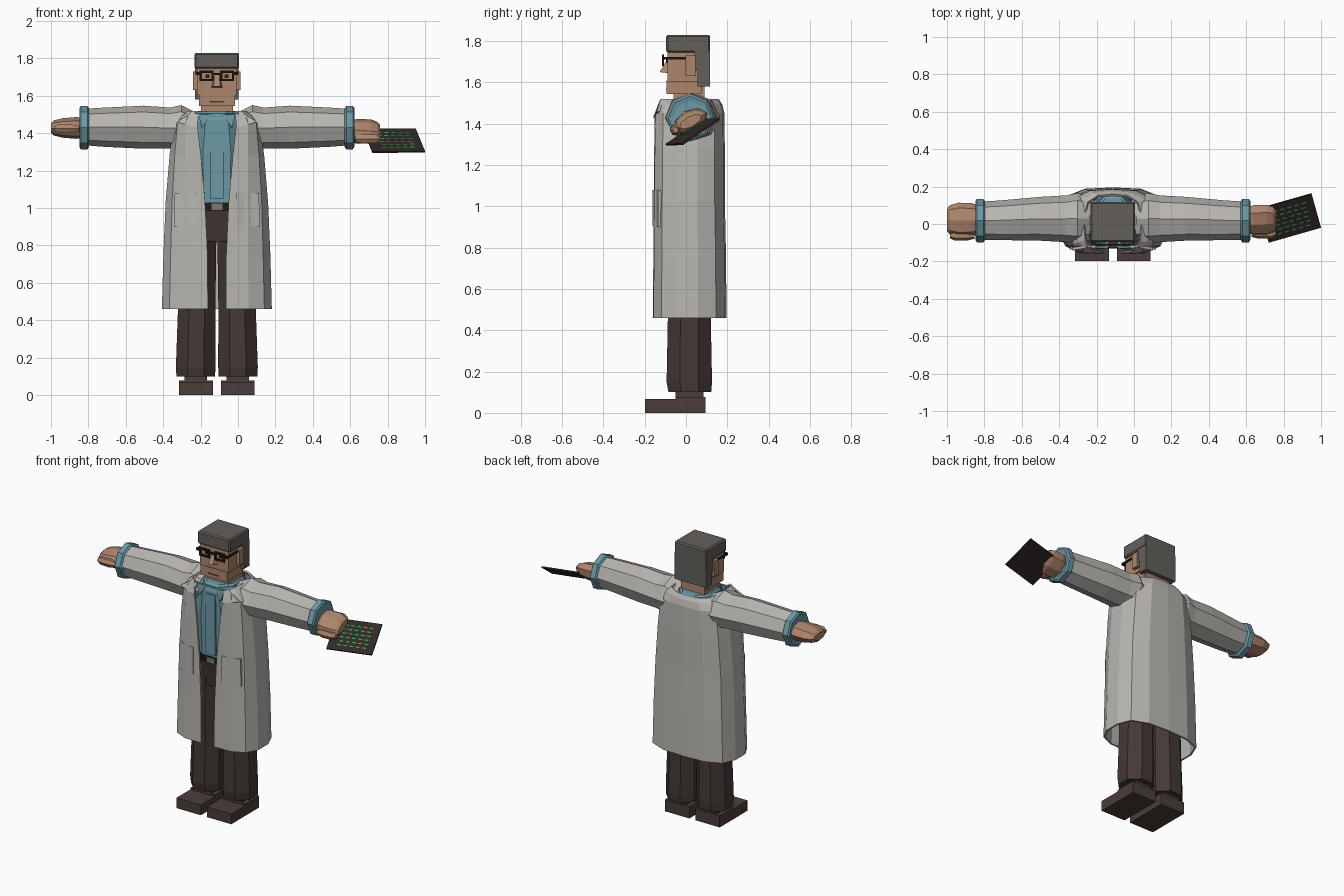
import bpy, bmesh, math
from mathutils import Vector

cube = bpy.data.objects.get("Cube")
if cube:
    bpy.data.objects.remove(cube, do_unlink=True)

CX = -0.113  # body centre line


def material(name, r, g, b):
    m = bpy.data.materials.new(name)
    m.use_nodes = True
    m.diffuse_color = (r, g, b, 1)
    m.node_tree.nodes["Principled BSDF"].inputs["Base Color"].default_value = (r, g, b, 1)
    return m


COAT = material("coat grey", .48, .465, .435)
SHIRT = material("shirt teal", .15, .32, .38)
SKIN = material("skin", .42, .235, .15)
PANTS = material("trouser brown", .058, .04, .034)
SHOES = material("shoe brown", .068, .048, .041)
HAIR = material("hair grey", .125, .115, .105)
BLACK = material("glasses black", .014, .01, .009)
TABLET = material("tablet brown", .032, .022, .02)
GREEN = material("display green", .03, .38, .06)
BUCKLE = material("buckle grey", .2, .19, .18)


def mesh_object(name, verts, faces, mat):
    bm = bmesh.new()
    vs = [bm.verts.new(v) for v in verts]
    for f in faces:
        bm.faces.new([vs[i] for i in f])
    bmesh.ops.recalc_face_normals(bm, faces=bm.faces)
    me = bpy.data.meshes.new(name)
    bm.to_mesh(me)
    bm.free()
    me.materials.append(mat)
    ob = bpy.data.objects.new(name, me)
    bpy.context.collection.objects.link(ob)
    return ob


def loft(name, rings, mat, closed=True):
    """Skin a list of equal rings; closed rings are capped at both ends."""
    n = len(rings[0])
    verts = [p for ring in rings for p in ring]
    faces = []
    for k in range(len(rings) - 1):
        for i in range(n if closed else n - 1):
            j = (i + 1) % n
            faces.append((k * n + i, k * n + j, k * n + n + j, k * n + n + i))
    if closed:
        faces += [range(n), range(len(verts) - n, len(verts))]
    return mesh_object(name, verts, faces, mat)


def box(name, x0, x1, y0, y1, z0, z1, mat, bevel=0):
    """Box given relative to the body centre line."""
    rings = [[(CX + x0, y0, z), (CX + x1, y0, z), (CX + x1, y1, z), (CX + x0, y1, z)]
             for z in (z0, z1)]
    ob = loft(name, rings, mat)
    if bevel:
        mod = ob.modifiers.new("bevel", "BEVEL")
        mod.width, mod.segments = bevel, 1
    return ob


def plate(name, points, depth, mat):
    """Extrude a flat outline along +y."""
    return loft(name, [[(x, y + d, z) for x, y, z in points] for d in (0, depth)], mat)


def arm_ring(s, dx, cy, cz, ry, rz, tilt=0.0, n=8):
    ring = []
    for i in range(n):
        a = math.tau * i / n
        y, z = ry * math.cos(a), rz * math.sin(a)
        ring.append((CX + s * dx, cy + y * math.cos(tilt) - z * math.sin(tilt),
                     cz + y * math.sin(tilt) + z * math.cos(tilt)))
    return ring


def level_ring(cx, z, hw, yf, yb, n=8):
    cy, ry = (yf + yb) / 2, (yb - yf) / 2
    k = 1 / math.cos(math.pi / n)
    return [(cx + hw * k * math.cos(math.tau * (i + .5) / n),
             cy + ry * k * math.sin(math.tau * (i + .5) / n), z) for i in range(n)]


# Coat: an open shell, parted at the front
def coat_ring(z, hw, yf, yb, gap):
    half = [(gap, yf)]
    half += [(gap + (hw - gap) * t, yf * f) for t, f in ((.5, .98), (.84, .74), (1, .28))]
    half += [(hw * t, yb * f) for t, f in ((1, .3), (.88, .74), (.52, .96))]
    right = [(CX - x, y, z) for x, y in half]
    left = [(CX + x, y, z) for x, y in reversed(half)]
    return right + [(CX, yb, z)] + left


coat = loft("lab_coat", [coat_ring(*r) for r in (
    (.46, .288, -.155, .19, .048), (.75, .28, -.152, .188, .05),
    (1.03, .268, -.15, .182, .063), (1.28, .247, -.148, .182, .085),
    (1.45, .225, -.145, .18, .105), (1.49, .19, -.13, .17, .113),
    (1.515, .15, -.12, .155, .117))], COAT, closed=False)
solid = coat.modifiers.new("thickness", "SOLIDIFY")
solid.thickness, solid.offset = .012, 0

# Shirt with raised neckline and placket
loft("shirt", [level_ring(CX, *r) for r in (
    (1.02, .17, -.115, .14), (1.3, .18, -.122, .145), (1.46, .15, -.125, .145),
    (1.5, .115, -.125, .155))], SHIRT)
loft("shirt_neckband", [level_ring(CX, *r) for r in (
    (1.47, .118, -.13, .155), (1.505, .112, -.12, .15), (1.515, .1, -.105, .135))], SHIRT)
box("shirt_placket", -.036, .036, -.13, -.11, 1.05, 1.45, SHIRT)

# Belt and hips
loft("belt", [level_ring(CX, z, .175, -.12, .14) for z in (.985, 1.03)], BLACK)
box("belt_buckle", -.03, .03, -.127, -.115, .99, 1.025, BUCKLE)
loft("hips", [level_ring(CX, *r) for r in (
    (.82, .2, -.09, .14), (.99, .172, -.115, .138))], PANTS)

for s, side in ((-1, "right"), (1, "left")):
    # Trouser leg and shoe
    loft(side + "_trouser_leg", [level_ring(CX + s * dx, z, hw, yf, yb) for dx, z, hw, yf, yb in (
        (.113, .1, .103, -.085, .122), (.113, .15, .106, -.094, .126),
        (.108, .46, .1, -.088, .12), (.1, .9, .098, -.1, .125))], PANTS)
    c = s * .112
    box(side + "_shoe", c - .09, c + .09, -.198, .095, 0, .068, SHOES)
    box(side + "_shoe_heel", c - .09, c + .09, -.05, .095, .06, .078, SHOES)
    box(side + "_ankle", c - .06, c + .06, -.05, .085, .07, .11, SHOES)

    # Sleeve and shirt cuff
    loft(side + "_sleeve", [arm_ring(s, *r) for r in (
        (.10, .03, 1.42, .11, .085), (.19, .03, 1.43, .135, .12),
        (.25, .028, 1.427, .125, .11), (.39, .028, 1.432, .117, .115),
        (.6, .02, 1.432, .106, .105), (.70, .018, 1.433, .102, .098))], COAT)
    loft(side + "_cuff", [arm_ring(s, dx, .018, 1.43, r, r) for dx, r in (
        (.683, .103), (.692, .116), (.727, .116), (.735, .104), (.73, .08))], SHIRT)

    # Hand and thumb; the left one is tipped to hold the tablet
    tilt, cz, tip = (.5, 1.41, .872) if s > 0 else (.05, 1.428, .887)
    loft(side + "_hand", [arm_ring(s, dx, .022, cz, ry, rz, tilt) for dx, ry, rz in (
        (.7, .07, .055), (.755, .09, .058), (.825, .092, .052), (tip - .015, .078, .04),
        (tip, .06, .025))], SKIN)
    ty, tz = .022 - .083 * math.cos(tilt), cz - .083 * math.sin(tilt)
    loft(side + "_thumb", [arm_ring(s, dx, ty, tz, r, r, n=6) for dx, r in (
        (.74, .018), (.78, .028), (.85, .026), (.872, .014))], SKIN)

    # Pocket wrapped over the coat front, collar flap, shirt collar point
    pocket = [(CX + s * x, y, z) for x, y, z in (
        (.105, -.163, .905), (.105, -.163, 1.08), (.225, -.135, 1.08), (.23, -.135, .9))]
    plate(side + "_pocket", pocket, .035, COAT)
    flap = [(CX + s * x, y, z) for x, y, z in (
        (.098, -.128, 1.505), (.15, -.13, 1.5), (.215, -.14, 1.46), (.105, -.16, 1.43))]
    plate(side + "_coat_collar", flap, .015, COAT)
    point = [(CX + s * x, y, z) for x, y, z in (
        (.03, -.13, 1.5), (.1, -.128, 1.5), (.08, -.138, 1.43))]
    plate(side + "_shirt_collar", point, .012, SHIRT)

    # Ear, sideburn, eye and glasses
    def pair(name, x0, x1, *rest):
        a, b = sorted((s * x0, s * x1))
        return box(side + "_" + name, a, b, *rest)

    pair("ear", .1, .127, -.002, .045, 1.63, 1.73, SKIN)
    pair("side_hair", .09, .117, .04, .115, 1.66, 1.76, HAIR)
    pair("eye", .04, .062, -.098, -.09, 1.695, 1.715, BLACK)
    pair("lens_top", .018, .092, -.116, -.106, 1.721, 1.734, BLACK)
    pair("lens_bottom", .018, .092, -.116, -.106, 1.68, 1.691, BLACK)
    pair("lens_inner", .018, .03, -.116, -.106, 1.685, 1.73, BLACK)
    pair("lens_outer", .08, .092, -.116, -.106, 1.685, 1.73, BLACK)
    pair("glasses_hinge", .09, .115, -.116, -.106, 1.71, 1.726, BLACK)
    pair("glasses_arm", .107, .115, -.112, .0, 1.712, 1.724, BLACK)

# Head, jaw, neck and nose
box("face", -.105, .105, -.09, .1, 1.605, 1.76, SKIN)
box("jaw", -.096, .096, -.094, .075, 1.545, 1.61, SKIN)
box("neck", -.086, .086, -.06, .09, 1.46, 1.62, SKIN)
box("mouth", -.04, .04, -.097, -.09, 1.565, 1.571, PANTS)
nose = [(CX - .03, -.088, 1.645), (CX + .03, -.088, 1.645),
        (CX + .012, -.088, 1.715), (CX - .012, -.088, 1.715),
        (CX - .018, -.128, 1.65), (CX + .018, -.128, 1.65)]
mesh_object("nose", nose, [(0, 1, 2, 3), (0, 4, 5, 1), (4, 3, 2, 5), (0, 3, 4), (1, 5, 2)], SKIN)
box("glasses_bridge", -.02, .02, -.116, -.106, 1.71, 1.722, BLACK)

# Hair
box("hair_top", -.119, .119, -.096, .117, 1.745, 1.83, HAIR, bevel=.008)
box("hair_back", -.117, .117, .055, .117, 1.58, 1.76, HAIR)

# Tablet with rows of dashes
corner = Vector((.72, -.10, 1.302))
u, v = Vector((.28, .08, .002)), Vector((-.05, .18, .122))
n = u.cross(v).normalized()


def on_tablet(a, b, h):
    return corner + u * a + v * b + n * h


def tablet_quad(a0, a1, b0, b1, h):
    return [on_tablet(a, b, h) for a, b in ((a0, b0), (a1, b0), (a1, b1), (a0, b1))]


loft("tablet", [tablet_quad(0, 1, 0, 1, h) for h in (-.009, 0)], TABLET)
dashes, quads = [], []
for row in range(6):
    for col in range(5):
        a, b = .2 + col * .135 + .03 * (row % 2), .15 + row * .13
        quads.append(range(len(dashes), len(dashes) + 4))
        dashes += tablet_quad(a, a + .085, b, b + .035, .002)
mesh_object("tablet_display", dashes, quads, GREEN)
